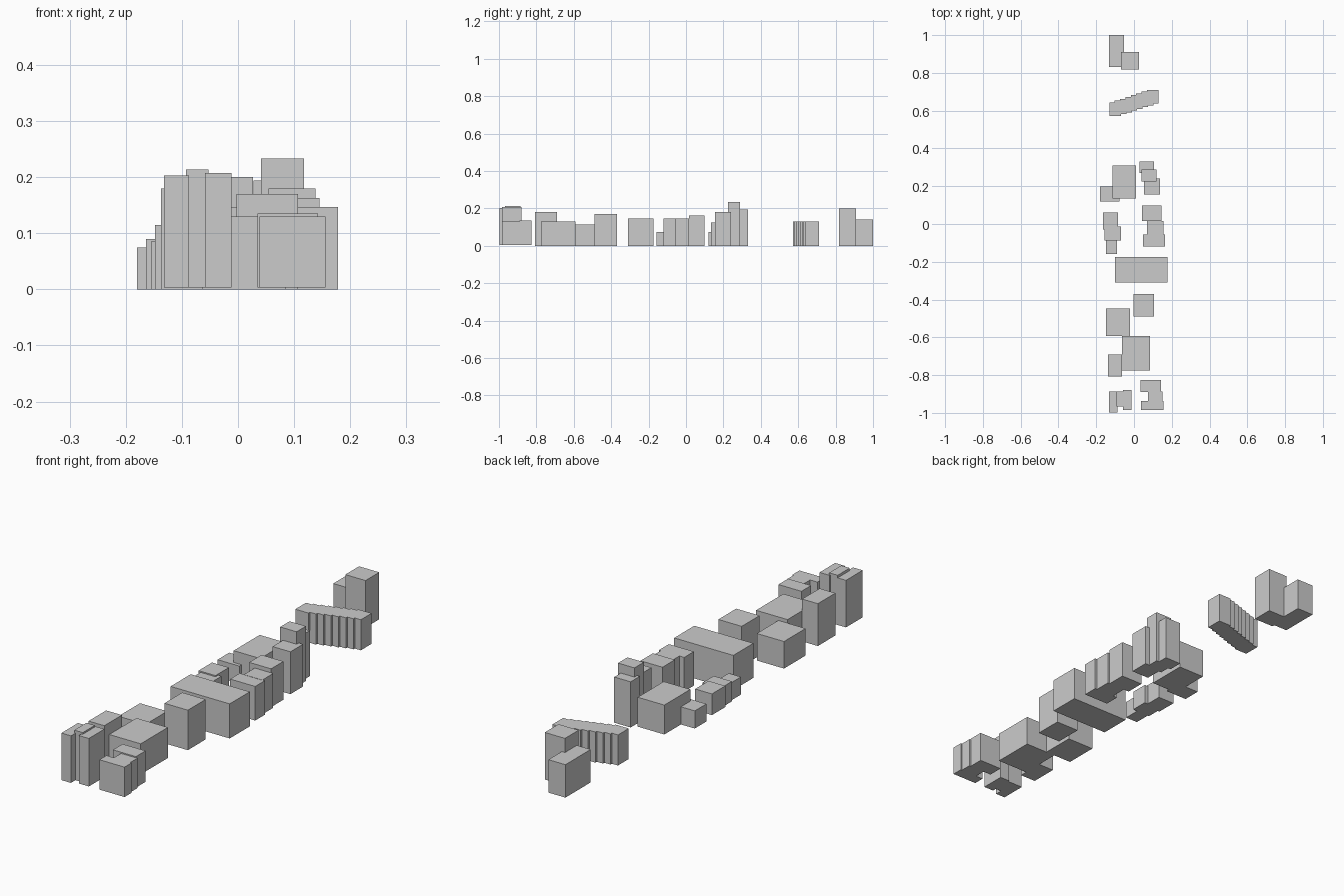
import bpy, bmesh


def block(name, x0, x1, y0, y1, h, z0=0.0):
    """Plain box from its plan extents and roof height."""
    bm = bmesh.new()
    bmesh.ops.create_cube(bm, size=1.0)
    for v in bm.verts:
        v.co.x = x0 if v.co.x < 0 else x1
        v.co.y = y0 if v.co.y < 0 else y1
        v.co.z = z0 if v.co.z < 0 else h
    mesh = bpy.data.meshes.new(name)
    bm.to_mesh(mesh)
    bm.free()
    ob = bpy.data.objects.new(name, mesh)
    bpy.context.collection.objects.link(ob)
    return ob


# Each group: (x0, x1, y0, y1, height)
groups = {
    "north_tower": [
        (-.133, -.053, .83, 1.0, .14),
        (-.068, .027, .818, .91, .20)],
    "north_east_building": [
        (.028, .105, .27, .332, .194),
        (.041, .118, .225, .288, .233),
        (.054, .138, .155, .24, .18)],
    "north_west_building": [
        (-.115, .01, .135, .31, .125),
        (-.18, -.078, .12, .198, .075)],
    "east_house": [
        (.042, .145, .015, .098, .163),
        (.068, .155, -.058, .015, .146),
        (.047, .165, -.12, -.055, .145)],
    "west_house": [
        (-.164, -.085, -.03, .06, .09),
        (-.155, -.069, -.087, -.012, .085),
        (-.148, -.09, -.158, -.087, .075)],
    "central_hall": [(-.10, .178, -.31, -.175, .147)],
    "south_building": [
        (-.003, .107, -.49, -.37, .17),
        (-.148, -.02, -.592, -.447, .115),
        (-.063, .085, -.775, -.592, .13),
        (-.137, -.063, -.808, -.69, .18)],
    "south_east_house": [
        (.035, .143, -.89, -.825, .135),
        (.073, .15, -.94, -.888, .13),
        (.038, .156, -.985, -.938, .13)],
    "south_west_tower": [
        (-.132, -.087, -.998, -.886, .203),
        (-.093, -.053, -.967, -.886, .214),
        (-.059, -.012, -.985, -.88, .207)],
}
for name, boxes in groups.items():
    base = .003 if name.startswith(("south_west", "south_east")) else 0.0
    for i, b in enumerate(boxes, 1):
        block(f"{name}_{i}", *b, z0=base)

# Stepped terrace row
n = 8
for i in range(n):
    t = i / (n - 1)
    cx = -.10 + .20 * t
    cy = .608 + .066 * t
    block(f"terrace_house_{i + 1}", cx - .031, cx + .031, cy - .036, cy + .036, .13)
